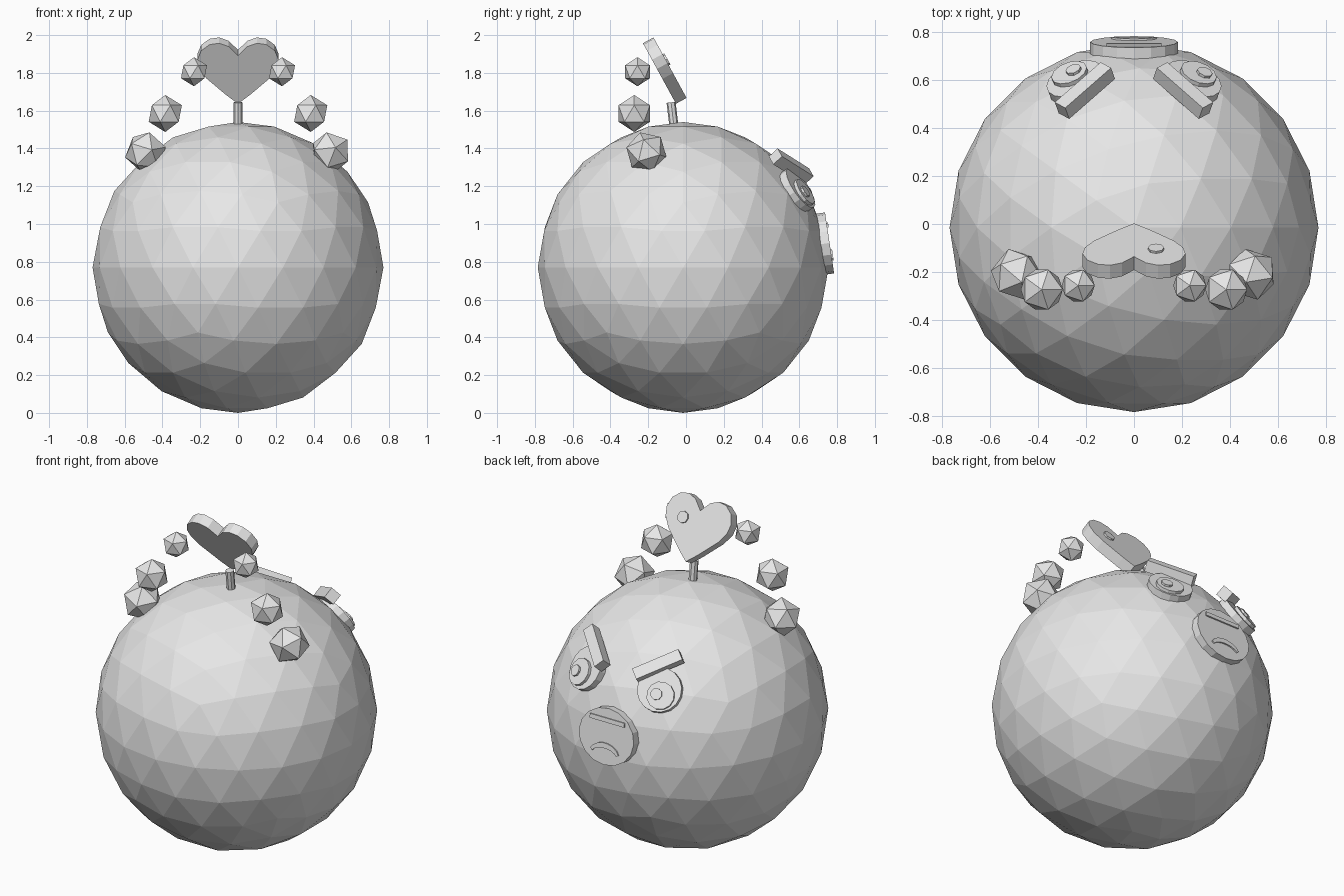
import bpy, bmesh, math
from mathutils import Vector, Matrix, Euler

cube = bpy.data.objects.get("Cube")
if cube:
    bpy.data.objects.remove(cube, do_unlink=True)

grey = bpy.data.materials.new("plain_grey")
grey.use_nodes = True
grey.diffuse_color = (0.8, 0.8, 0.8, 1)
grey.node_tree.nodes["Principled BSDF"].inputs["Base Color"].default_value = (0.8, 0.8, 0.8, 1)

CENTRE = Vector((0, -0.015, 0.77))
RADIUS = 0.77


def finish(name, bm, matrix):
    """Turn a bmesh into a flat shaded object placed by a matrix."""
    bmesh.ops.recalc_face_normals(bm, faces=bm.faces)
    mesh = bpy.data.meshes.new(name)
    bm.to_mesh(mesh)
    bm.free()
    mesh.materials.append(grey)
    ob = bpy.data.objects.new(name, mesh)
    ob.matrix_world = matrix
    bpy.context.collection.objects.link(ob)
    return ob


def frame(origin, normal, along):
    """Local x runs along a direction, local z along the normal."""
    z = Vector(normal).normalized()
    x = Vector(along)
    x = (x - z * x.dot(z)).normalized()
    y = z.cross(x)
    return Matrix.Translation(origin) @ Matrix((x, y, z)).transposed().to_4x4()


def ball(name, pos, r, detail, rot=(0, 0, 0)):
    bm = bmesh.new()
    bmesh.ops.create_icosphere(bm, subdivisions=detail, radius=r)
    return finish(name, bm, Matrix.Translation(pos) @ Euler(rot).to_matrix().to_4x4())


def disc(name, matrix, rx, ry, low, high, sides):
    bm = bmesh.new()
    bmesh.ops.create_cone(bm, cap_ends=True, segments=sides, radius1=1, radius2=1, depth=1)
    bmesh.ops.scale(bm, verts=bm.verts, vec=(rx, ry, high - low))
    bmesh.ops.translate(bm, verts=bm.verts, vec=(0, 0, (low + high) / 2))
    return finish(name, bm, matrix)


def box(name, matrix, size):
    bm = bmesh.new()
    bmesh.ops.create_cube(bm, size=1)
    bmesh.ops.scale(bm, verts=bm.verts, vec=size)
    return finish(name, bm, matrix)


def plate(name, matrix, outline, low, high):
    bm = bmesh.new()
    face = bm.faces.new([bm.verts.new((x, y, low)) for x, y in outline])
    out = bmesh.ops.extrude_face_region(bm, geom=[face])
    top = [v for v in out["geom"] if isinstance(v, bmesh.types.BMVert)]
    bmesh.ops.translate(bm, verts=top, vec=(0, 0, high - low))
    return finish(name, bm, matrix)


# Round faceted body
ball("body", CENTRE, RADIUS, 3)

# Pairs of small faceted balls arching over the top
for side, label in ((1, "left"), (-1, "right")):
    ball(f"large_ball_{label}", (side * 0.49, -0.21, 1.38), 0.112, 1, (0.3, -0.2 * side, 0))
    ball(f"medium_ball_{label}", (side * 0.385, -0.274, 1.585), 0.098, 1)
    ball(f"small_ball_{label}", (side * 0.233, -0.257, 1.806), 0.077, 1)

# Stem and leaning heart
disc("stem", frame((0, -0.063, 1.51), (0, -0.12, 1), (1, 0, 0)), 0.024, 0.024, 0, 0.135, 8)
lean = 0.5
back = Vector((0, math.cos(lean), math.sin(lean)))
heart = frame((0, -0.025, 1.652), back, (-1, 0, 0))
half = [(0.06, 0.05), (0.165, 0.15), (0.205, 0.21), (0.215, 0.265), (0.195, 0.32),
        (0.15, 0.357), (0.1, 0.365), (0.05, 0.345)]
outline = [(0, 0)] + half + [(0, 0.29)] + [(-x, y) for x, y in reversed(half)]
plate("heart", heart, outline, -0.032, 0.032)
disc("heart_stud", heart @ Matrix.Translation((-0.092, 0.23, 0)), 0.034, 0.034, 0, 0.042, 8)

# Eyes and slanted brows on the +y side
for side, label in ((1, "left"), (-1, "right")):
    pos = Vector((side * 0.24, 0.59, 1.18))
    normal = pos - CENTRE
    eye = frame(pos, normal, (1, 0, 0))
    disc(f"eye_{label}", eye, 0.125, 0.125, -0.04, 0.022, 16)
    low = eye @ Matrix.Translation((0.02 * side, 0.03, 0))
    if (low.translation - pos).z > 0:
        low = eye @ Matrix.Translation((0.02 * side, -0.03, 0))
    disc(f"pupil_{label}", low, 0.078, 0.078, 0, 0.04, 12)
    disc(f"glint_{label}", low @ Matrix.Translation((0.022, 0, 0)), 0.033, 0.033, 0, 0.052, 8)
    middle = Vector((side * 0.205, 0.557, 1.305))
    box(f"brow_{label}", frame(middle, middle - CENTRE, (-side * 0.19, 0.175, -0.1)), (0.275, 0.065, 0.065))

# Snout disc with a bar and a curved mouth
snout = frame((0, 0.76, 0.9), (0, 1, 0.15), (-1, 0, 0))
disc("snout", snout, 0.183, 0.163, -0.05, 0, 16)
box("snout_bar", snout @ Matrix.Translation((0, 0.095, 0)), (0.23, 0.025, 0.016))
angles = [math.radians(20 + 20 * i) for i in range(8)]
arc = [(0.1 * math.cos(a), -0.11 + 0.075 * math.sin(a)) for a in angles]
arc += [(0.085 * math.cos(a), -0.11 + 0.045 * math.sin(a)) for a in reversed(angles)]
plate("mouth", snout, arc, -0.005, 0.008)
